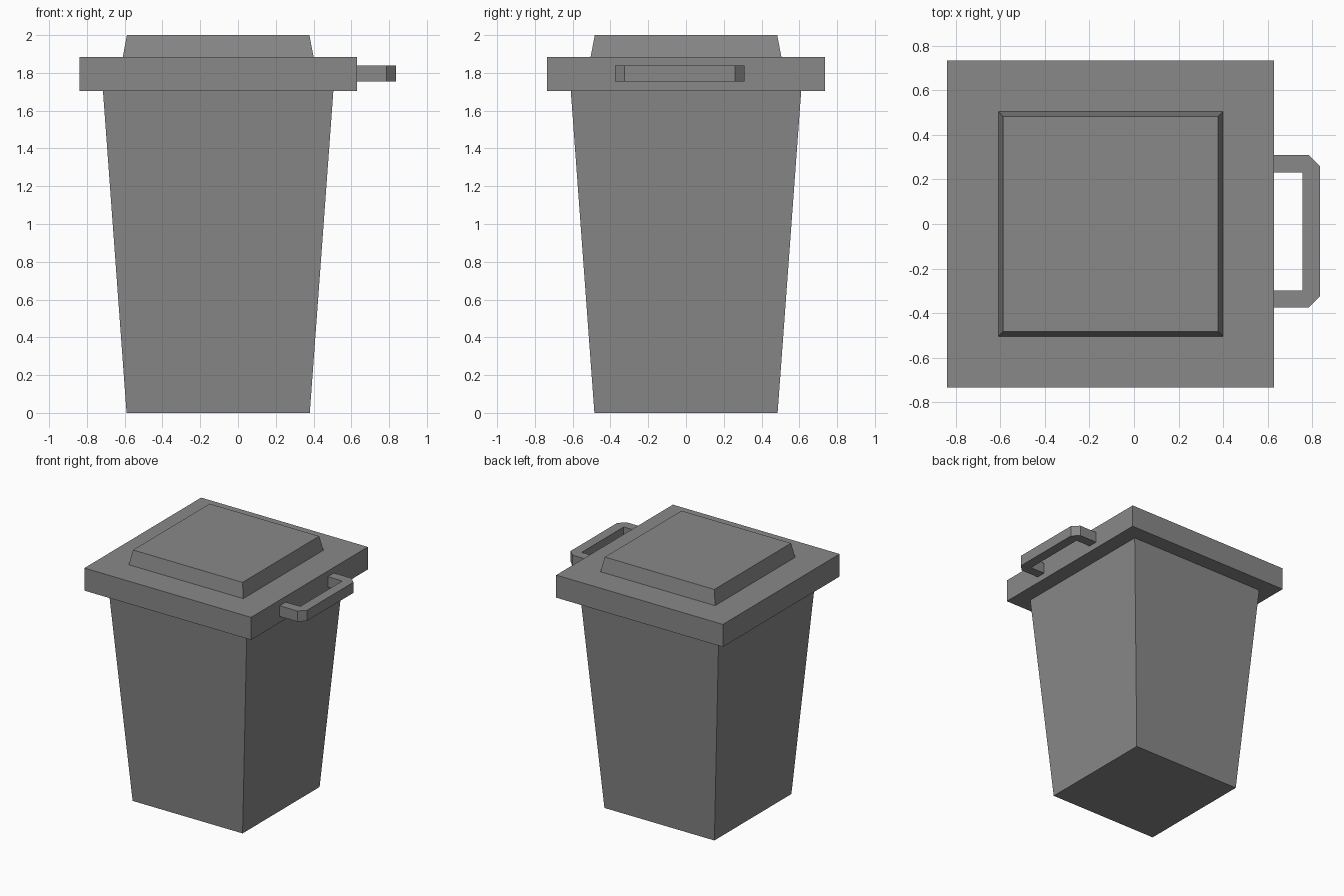
import bpy
import bmesh

cube = bpy.data.objects.get("Cube")
if cube:
    bpy.data.objects.remove(cube, do_unlink=True)

BIN_X = -0.105  # the bin sits off centre to make room for the handle

grey = bpy.data.materials.new("bin_grey")
colour = (0.25, 0.25, 0.25, 1)
grey.diffuse_color = colour
grey.use_nodes = True
grey.node_tree.nodes["Principled BSDF"].inputs["Base Color"].default_value = colour


def finish(name, bm):
    bmesh.ops.recalc_face_normals(bm, faces=bm.faces)
    mesh = bpy.data.meshes.new(name)
    bm.to_mesh(mesh)
    bm.free()
    mesh.materials.append(grey)
    obj = bpy.data.objects.new(name, mesh)
    bpy.context.collection.objects.link(obj)
    return obj


def tapered_box(name, half_bottom, half_top, z0, z1):
    """Square block whose bottom and top widths differ."""
    bm = bmesh.new()
    bmesh.ops.create_cube(bm, size=2)
    for v in bm.verts:
        half, z = (half_top, z1) if v.co.z > 0 else (half_bottom, z0)
        v.co = (BIN_X + v.co.x * half, v.co.y * half, z)
    return finish(name, bm)


def extruded_outline(name, points, z0, z1):
    """Flat outline pulled straight up."""
    bm = bmesh.new()
    face = bm.faces.new([bm.verts.new((x, y, z0)) for x, y in points])
    result = bmesh.ops.extrude_face_region(bm, geom=[face])
    for item in result["geom"]:
        if isinstance(item, bmesh.types.BMVert):
            item.co.z = z1
    return finish(name, bm)


# Tapered container, lid slab and raised lid panel
tapered_box("bin_body", 0.485, 0.61, 0, 1.705)
tapered_box("lid_rim", 0.735, 0.735, 1.705, 1.885)
tapered_box("lid_raised_panel", 0.505, 0.483, 1.885, 2.0)

# Side handle: square bracket with clipped outer corners
mid_y, inner, outer, clip = -0.033, 0.265, 0.342, 0.05
root_x, grip_x, tip_x = 0.62, 0.758, 0.836
half_outline = [(grip_x, inner), (root_x, inner), (root_x, outer),
                (tip_x - clip, outer), (tip_x, outer - clip)]
outline = [(x, mid_y + y) for x, y in half_outline]
outline += [(x, mid_y - y) for x, y in reversed(half_outline)]
extruded_outline("side_handle", outline, 1.755, 1.84)
